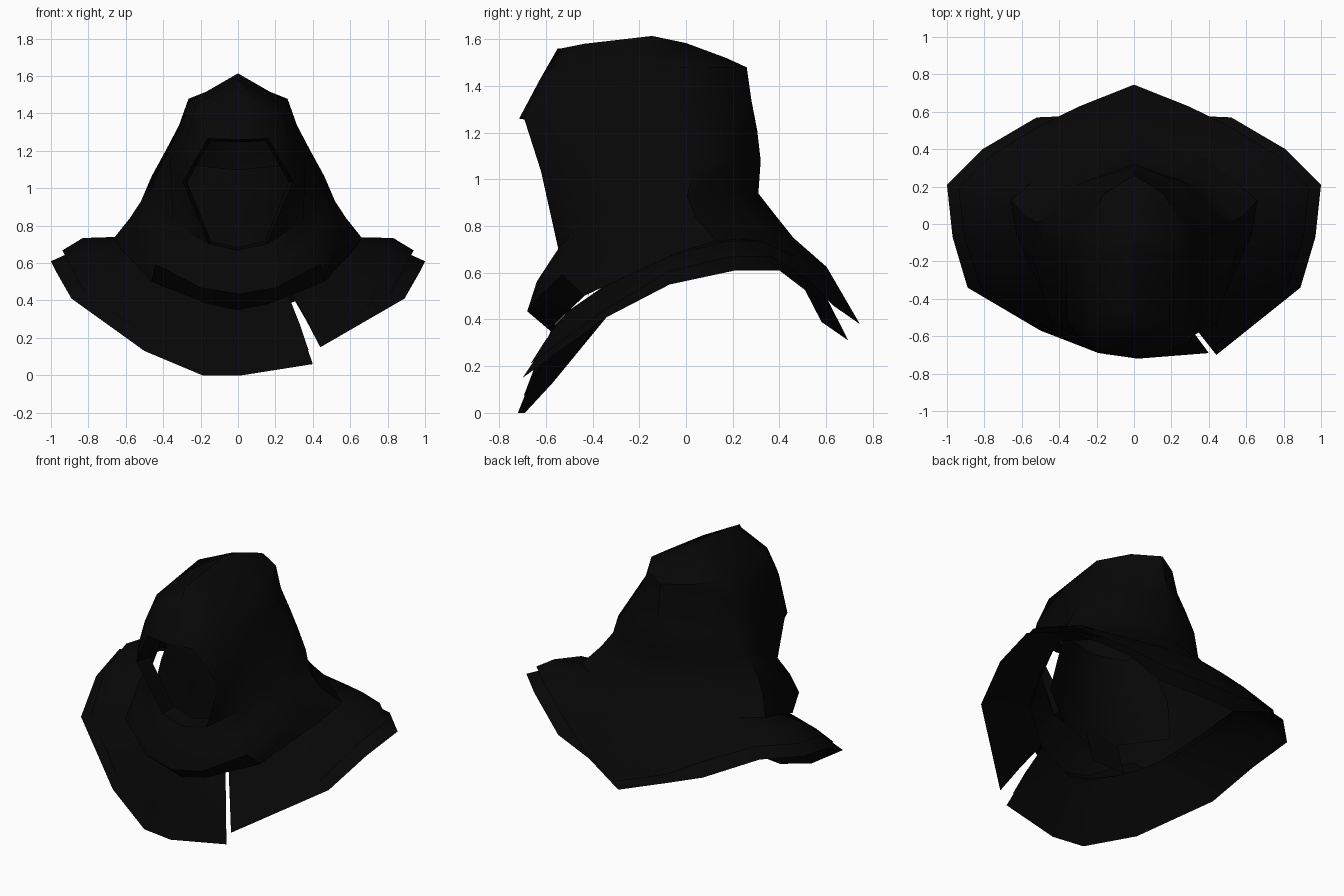
import bpy, bmesh, math
from mathutils import Vector

if "Cube" in bpy.data.objects:
    bpy.data.objects.remove(bpy.data.objects["Cube"])

cloth = bpy.data.materials.new("black_cloth")
cloth.diffuse_color = (0.002, 0.002, 0.002, 1)
cloth.use_nodes = True
cloth.node_tree.nodes["Principled BSDF"].inputs["Base Color"].default_value = cloth.diffuse_color


def sheet(name, rows, mirror=False, skip=()):
    """Skin a grid of points; skip lists (row, column) cells left open."""
    bm = bmesh.new()
    grid = [[bm.verts.new(p) for p in row] for row in rows]
    for i in range(len(rows) - 1):
        for j in range(len(rows[i]) - 1):
            if (i, j) not in skip:
                bm.faces.new((grid[i][j], grid[i][j + 1],
                              grid[i + 1][j + 1], grid[i + 1][j]))
    if mirror:
        copy = bmesh.ops.duplicate(bm, geom=bm.verts[:] + bm.edges[:] + bm.faces[:])
        for g in copy["geom"]:
            if isinstance(g, bmesh.types.BMVert):
                g.co.x *= -1
    bmesh.ops.delete(bm, geom=[v for v in bm.verts if not v.link_faces], context='VERTS')
    bmesh.ops.remove_doubles(bm, verts=bm.verts[:], dist=0.002)
    bmesh.ops.recalc_face_normals(bm, faces=bm.faces[:])
    me = bpy.data.meshes.new(name)
    bm.to_mesh(me)
    bm.free()
    me.materials.append(cloth)
    ob = bpy.data.objects.new(name, me)
    bpy.context.collection.objects.link(ob)
    bpy.ops.object.select_all(action='DESELECT')
    ob.select_set(True)
    bpy.context.view_layer.objects.active = ob
    bpy.ops.object.shade_smooth_by_angle(angle=math.radians(50))


# Half cross-section shared by all hood levels: across, front to back, rise
section = [(0, 0, 0), (.34, .02, .08), (.76, .14, .38), (.95, .5, .82),
           (1, .68, .97), (.6, .89, 1), (0, 1, 1)]


def half_ring(width, y0, y1, z0, z1, square=1, arch=0):
    return [Vector((width * (u ** square if v < .3 else u), y0 + (y1 - y0) * v,
                    z0 + (z1 - z0) * k + arch * math.sin(math.pi * v)))
            for u, v, k in section]


# Hood and cowl, from the shoulder seam up to the ridge
hood = [half_ring(.66, -.58, .46, .35, .75, 1.3),
        half_ring(.58, -.68, .38, .435, .85),
        half_ring(.52, -.64, .31, .56, .94),
        half_ring(.46, -.565, .32, .67, 1.08),
        half_ring(.385, -.64, .305, 1.02, 1.21, .25),
        half_ring(.315, -.715, .28, 1.26, 1.34, .62),
        half_ring(.265, -.63, .26, 1.42, 1.48, .5),
        half_ring(0, -.55, .26, 1.56, 1.48, 1, .12)]
sheet("hood", hood, mirror=True, skip=[(3, 0), (4, 0)])

# Folded-in hem around the face opening
rim = [hood[3][0], hood[3][1], hood[4][1], hood[5][1], hood[5][0]]
hem = [(p.x * .92, p.y + .1, .98 + (p.z - .98) * .95) for p in rim]
sheet("opening_hem", [rim, hem], mirror=True)

# Scarf over the face, wrapping back along the inside of the hood
sheet("face_scarf", [[(0, y, z), (.21, y + .03, z + rise), (w, y + .2, z + rise * 2)]
                     for y, z, rise, w in ((-.38, 1.1, .02, .33), (-.41, .88, .04, .37),
                                           (-.39, .67, .09, .42), (-.42, .5, .06, .46))],
      mirror=True)

# Loose scarf end hanging inside the cowl
sheet("scarf_end", [[(x, y, z) for x in (-.2, .04)]
                    for y, z in ((-.41, .62), (-.33, .34))])


# Cape columns run from the slit round the back and return to the slit
def seam_point(s):
    i = min(int(abs(s)), 5)
    p = hood[0][i].lerp(hood[0][i + 1], abs(s) - i)
    return Vector((math.copysign(1, s) * p.x, p.y, p.z))


side = [2.2, 3, 4, 4.5, 5, 5.5]
seam = [seam_point(s) for s in
        [1.42] + side + [6] + [-s for s in reversed(side)] + [-1.5, -.75, .1, 1.36]]

edge_side = [(.89, -.34, .41), (.97, -.07, .55), (1, .21, .61),
             (.81, .4, .61), (.52, .57, .48), (.29, .63, .46)]
edge = ([(.44, -.70, .15)] + edge_side + [(0, .745, .38)]
        + [(-x, y, z) for x, y, z in reversed(edge_side)]
        + [(-.50, -.57, .13), (-.19, -.69, 0), (.02, -.72, 0), (.40, -.69, .06)])


def ring(outer, t, lift):
    row = [s.lerp(Vector(e), t) for s, e in zip(seam, outer)]
    for p in row:
        p.z += lift if p.y > -.3 else lift * .3
    return row


# Upper layer ends short of the hem, except around the back point
upper_end = ring(edge, .82, .035)
upper_end[6:9] = edge[6:9]
sheet("cape_upper_layer", [ring(edge, 0, 0), ring(edge, .5, .06), upper_end])

# Lower layer reaches the full hem and is tucked in at the back
lower = [(x, y - .05, z - .07) if y > .6 else (x, y, z) for x, y, z in edge]
sheet("cape_lower_layer", [ring(lower, .04, -.02), ring(lower, .5, .012), lower])
